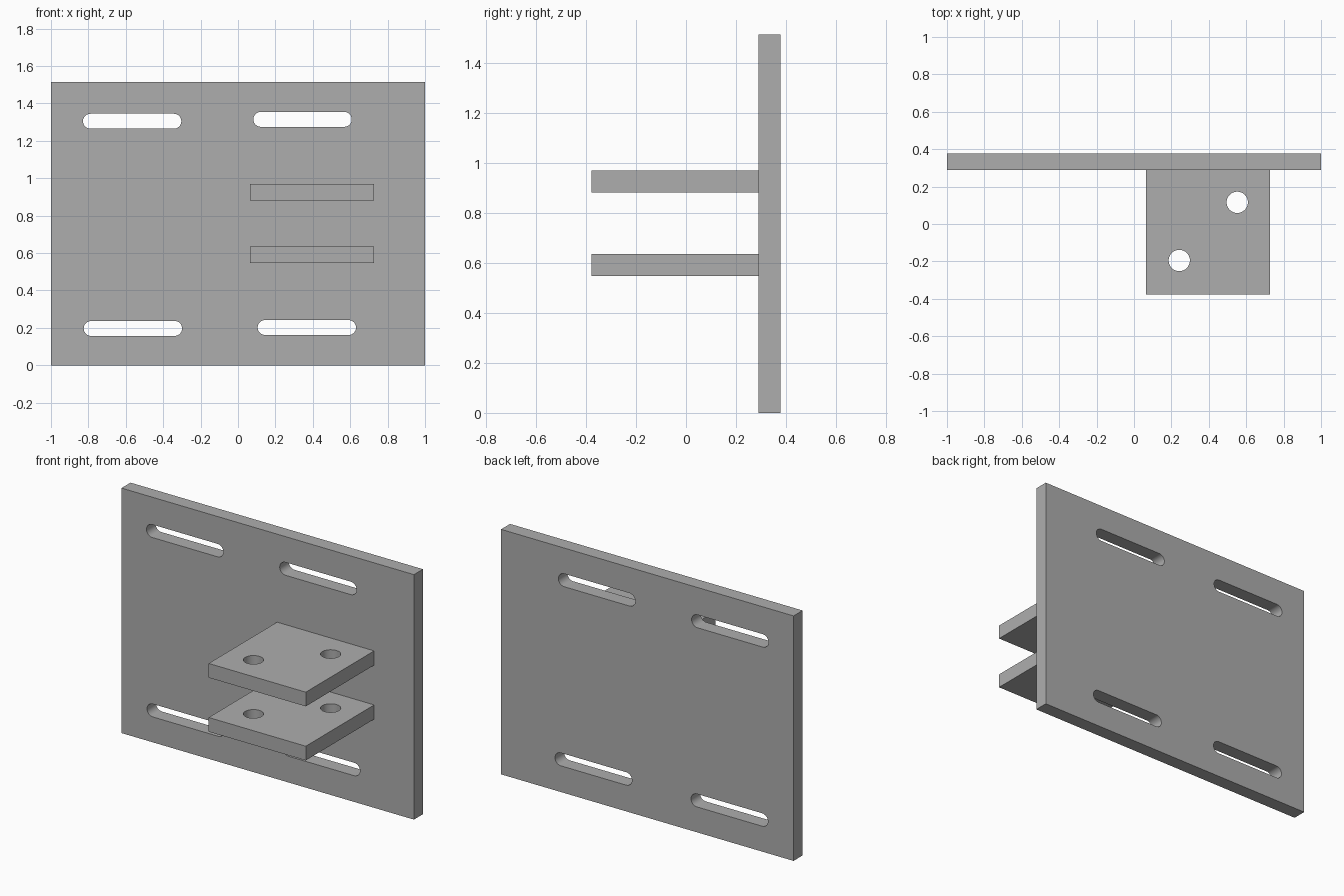
import bpy
import bmesh
from math import pi, cos, sin
from mathutils import Vector

if "Cube" in bpy.data.objects:
    bpy.data.objects.remove(bpy.data.objects["Cube"], do_unlink=True)

steel = bpy.data.materials.new("plain_grey")
steel.use_nodes = True
GREY = (0.42, 0.42, 0.42, 1)
steel.diffuse_color = GREY
steel.node_tree.nodes["Principled BSDF"].inputs["Base Color"].default_value = GREY


def prism(name, outline, offset):
    """Extrude a closed outline along the offset vector."""
    bm = bmesh.new()
    face = bm.faces.new([bm.verts.new(p) for p in outline])
    ext = bmesh.ops.extrude_face_region(bm, geom=[face])
    moved = [v for v in ext["geom"] if isinstance(v, bmesh.types.BMVert)]
    bmesh.ops.translate(bm, verts=moved, vec=Vector(offset))
    bmesh.ops.recalc_face_normals(bm, faces=bm.faces)
    mesh = bpy.data.meshes.new(name)
    bm.to_mesh(mesh)
    bm.free()
    mesh.materials.append(steel)
    obj = bpy.data.objects.new(name, mesh)
    bpy.context.collection.objects.link(obj)
    return obj


def stadium(cx, cy, half, r, n=16):
    """Rounded slot outline; half = 0 gives a circle."""
    pts = []
    for side, start in ((1, -pi / 2), (-1, pi / 2)):
        for i in range(n + (half > 0)):
            a = start + pi * i / n
            pts.append((cx + side * half + r * cos(a), cy + r * sin(a)))
    return pts


def cut(obj, cutters):
    bpy.context.view_layer.objects.active = obj
    for cutter in cutters:
        cutter.hide_render = True
        mod = obj.modifiers.new("opening", "BOOLEAN")
        mod.operation = "DIFFERENCE"
        mod.solver = "EXACT"
        mod.object = cutter
        bpy.ops.object.modifier_apply(modifier=mod.name)
        bpy.data.objects.remove(cutter, do_unlink=True)
    bpy.ops.object.select_all(action="DESELECT")
    obj.select_set(True)
    bpy.ops.object.shade_smooth_by_angle(angle=pi / 6)


THICK = 0.088
BACK, FRONT = 0.378, -0.378
WALL = BACK - THICK

# Upright plate with four slots
plate = prism("back_plate",
              [(x, WALL, z) for x, z in ((-1, 0), (1, 0), (1, 1.514), (-1, 1.514))],
              (0, THICK, 0))
slots = [(-0.566, 1.305), (0.345, 1.315), (-0.562, 0.197), (0.368, 0.202)]
cut(plate, [prism("slot_cutter",
                  [(x, WALL - 0.1, z) for x, z in stadium(cx, cz, 0.223, 0.04)],
                  (0, 0.3, 0)) for cx, cz in slots])

# Two matching shelves with two pin holes each
for name, z in (("lower_shelf", 0.548), ("upper_shelf", 0.882)):
    shelf = prism(name,
                  [(x, y, z) for x, y in ((0.064, FRONT), (0.728, FRONT),
                                          (0.728, WALL), (0.064, WALL))],
                  (0, 0, THICK))
    cut(shelf, [prism("hole_cutter",
                      [(x, y, z - 0.1) for x, y in stadium(cx, cy, 0, 0.057)],
                      (0, 0, 0.3)) for cx, cy in ((0.552, 0.116), (0.242, -0.195))])
